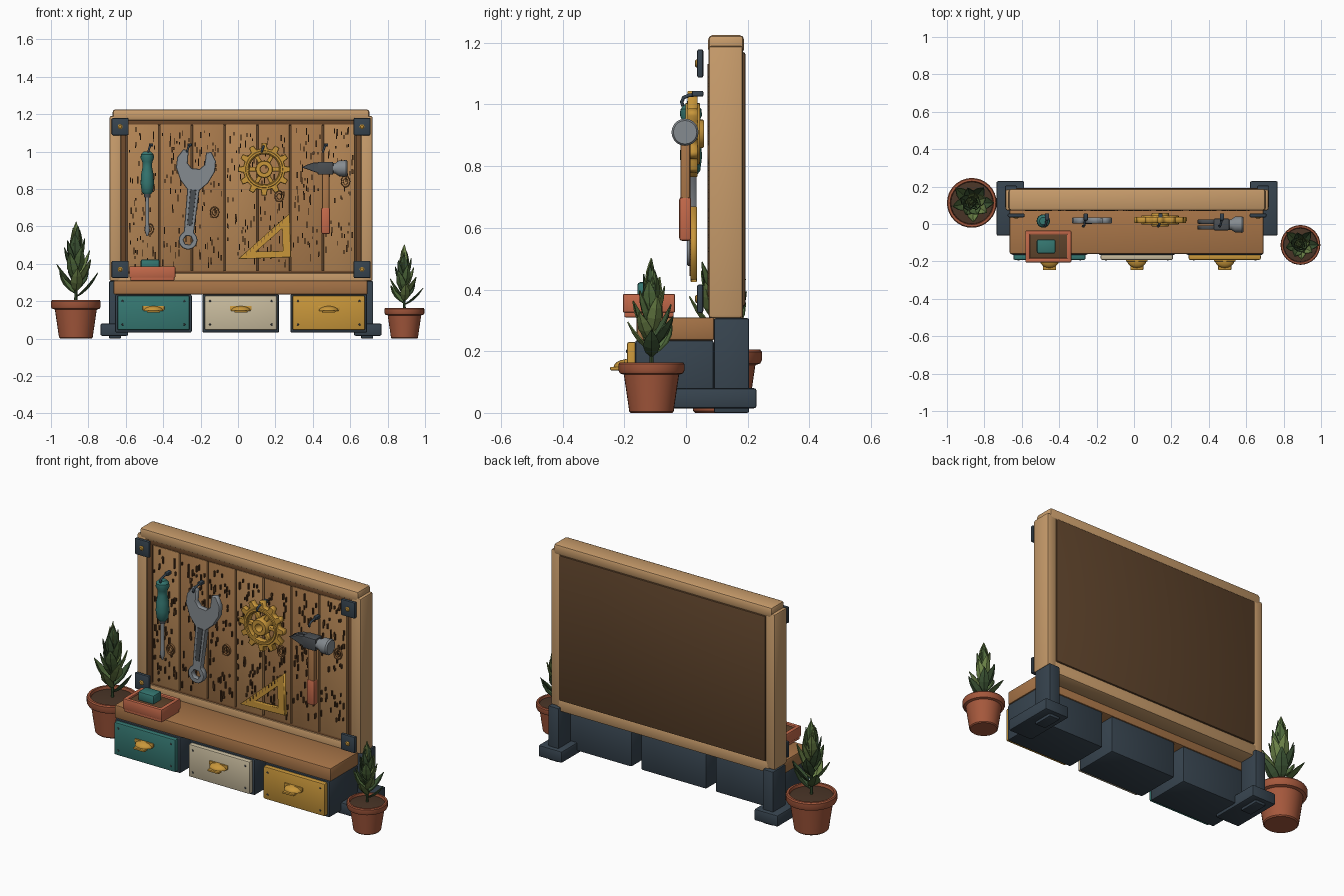
import bpy, bmesh, math, random
from mathutils import Matrix, Vector

if "Cube" in bpy.data.objects:
    bpy.data.objects.remove(bpy.data.objects["Cube"])

random.seed(4)
CX = 0.0165  # centre line of the board


def colour(name, hexa):
    m = bpy.data.materials.new(name)
    c = [int(hexa[i:i + 2], 16) / 255 for i in (0, 2, 4)]
    m.diffuse_color = [((v + .055) / 1.055) ** 2.4 for v in c] + [1]
    m.use_nodes = True
    m.node_tree.nodes["Principled BSDF"].inputs["Base Color"].default_value = m.diffuse_color
    return m


PAL = {n: colour(n, h) for n, h in dict(
    wood="C89C6B", shelf="A87548", plank_a="A97A4C", plank_b="B58655", trim="6E4A2C", back="5E432B",
    grain="5A3C22", knot="8F6238", navy="37444F", teal="357771", cream="C9BC9E", gold="C8963A",
    steel="858B90", dark_steel="4A4E52", red="C4694A", terracotta="A5583C", soil="4A3527",
    leaf_a="3C5434", leaf_b="506B3C", leaf_c="6B8247").items()}


def finish(name, bm, col, smooth=False):
    bmesh.ops.recalc_face_normals(bm, faces=bm.faces[:])
    me = bpy.data.meshes.new(name)
    bm.to_mesh(me)
    bm.free()
    ob = bpy.data.objects.new(name, me)
    bpy.context.collection.objects.link(ob)
    me.materials.append(PAL[col])
    if smooth:
        bpy.ops.object.select_all(action='DESELECT')
        ob.select_set(True)
        bpy.context.view_layer.objects.active = ob
        bpy.ops.object.shade_smooth_by_angle(angle=math.radians(35))
    return ob


def box(name, x, y, z, col, bevel=.006):
    bm = bmesh.new()
    m = Matrix.Translation([sum(a) / 2 for a in (x, y, z)]) @ Matrix.Diagonal([abs(a[1] - a[0]) for a in (x, y, z)] + [1])
    bmesh.ops.create_cube(bm, size=1, matrix=m)
    if bevel:
        bmesh.ops.bevel(bm, geom=bm.edges[:], offset=bevel, segments=2, profile=.5, affect='EDGES')
    return finish(name, bm, col, True)


def mirrored(name, x, y, z, col, bevel=.006):
    box("left_" + name, x, y, z, col, bevel)
    box("right_" + name, [2 * CX - v for v in x], y, z, col, bevel)


def lathe(name, pts, loc, col, axis='Z', n=24):
    bm = bmesh.new()
    rings = [[bm.verts.new((r * math.cos(2 * math.pi * i / n), r * math.sin(2 * math.pi * i / n), z))
              for i in range(n)] for r, z in pts]
    for a, b in zip(rings, rings[1:]):
        for i in range(n):
            bm.faces.new((a[i], a[(i + 1) % n], b[(i + 1) % n], b[i]))
    bm.faces.new(rings[0])
    bm.faces.new(rings[-1])
    rot = {'Z': Matrix(), 'X': Matrix.Rotation(math.pi / 2, 4, 'Y'), 'Y': Matrix.Rotation(math.pi / 2, 4, 'X')}[axis]
    bm.transform(Matrix.Translation(loc) @ rot)
    return finish(name, bm, col, True)


def plate(name, loops, y, col, loc=(0, 0), tilt=0, bevel=.003):
    """Flat cut-out in the xz plane; loops after the first are holes."""
    cu = bpy.data.curves.new(name, 'CURVE')
    cu.dimensions, cu.fill_mode = '2D', 'BOTH'
    cu.bevel_depth, cu.bevel_resolution, cu.offset = bevel, 0, -bevel
    cu.extrude = (y[1] - y[0]) / 2 - bevel
    for pts in loops:
        s = cu.splines.new('POLY')
        s.points.add(len(pts) - 1)
        for p, q in zip(s.points, pts):
            p.co = (q[0], q[1], 0, 1)
        s.use_cyclic_u = True
    cu.materials.append(PAL[col])
    ob = bpy.data.objects.new(name, cu)
    bpy.context.collection.objects.link(ob)
    ob.matrix_world = (Matrix.Translation((loc[0], sum(y) / 2, loc[1])) @ Matrix.Rotation(tilt, 4, 'Y')
                       @ Matrix.Rotation(math.pi / 2, 4, 'X'))
    bpy.ops.object.select_all(action='DESELECT')
    ob.select_set(True)
    bpy.context.view_layer.objects.active = ob
    bpy.ops.object.convert(target='MESH')


def circle(r, n=24, a0=0., a1=360.):
    k = n if a1 - a0 >= 360 else n - 1
    return [(r * math.cos(math.radians(a0 + (a1 - a0) * i / k)), r * math.sin(math.radians(a0 + (a1 - a0) * i / k)))
            for i in range(n)]


# Board frame, inner trim and back panel
mirrored("frame_post", (-.687, -.625), (.073, .185), (.307, 1.19), "wood", .01)
box("frame_top", (-.67, .703), (.072, .188), (1.165, 1.225), "wood", .014)
box("frame_bottom", (-.65, .683), (.074, .185), (.28, .352), "wood", .01)
mirrored("inner_trim", (-.63, -.598), (.082, .14), (.34, 1.17), "trim", .004)
for n, z in (("top", (1.14, 1.17)), ("bottom", (.34, .364))):
    box(n + "_inner_trim", (-.62, .653), (.082, .14), z, "trim", .004)
box("back_panel", (-.632, .665), (.13, .193), (.345, 1.17), "back", .008)

# Planks with raised grain flecks and knots
for i in range(7):
    x = -.596 + .175 * i
    box("plank", (x + .004, x + .171), (.079, .13), (.36, 1.145), "plank_b" if i % 3 == 0 else "plank_a", .004)
bm = bmesh.new()
for i in range(7):
    for k in range(55):
        p = (-.596 + .175 * i + random.uniform(.015, .16), .075, random.uniform(.39, 1.12))
        bmesh.ops.create_cube(bm, size=1, matrix=Matrix.Translation(p)
                              @ Matrix.Diagonal((random.uniform(.004, .007), .012, random.uniform(.012, .04), 1)))
finish("wood_grain", bm, "grain")
for x, z in ((-.475, .585), (-.125, .675), (.22, .76), (.575, .84)):
    for r in (.032, .017):
        plate("wood_knot", [[(a * .8, b) for a, b in circle(r, 14)], [(a * .65, b * .82) for a, b in circle(r, 14)]],
              (.069, .081), "knot", (x, z), 0, .001)

# Corner plates with bolts
for x in (-.63, .663):
    for z in (1.133, .37):
        box("corner_plate", (x - .045, x + .045), (.036, .056), (z - .046, z + .046), "navy")
        lathe("corner_bolt", [(.013, 0), (.013, .004), (.008, .008)], (x, .037, z), "gold", 'Y', 12)

# Stand: legs and feet
mirrored("leg", (-.69, -.625), (.09, .205), (0, .307), "navy")
mirrored("foot", (-.735, -.587), (-.062, .229), (.015, .08), "navy", .008)

# Shelf and drawers
box("shelf", (-.665, .693), (-.16, .092), (.235, .31), "shelf", .008)
for cx, col in ((-.452, "teal"), (.015, "cream"), (.485, "gold")):
    box("drawer_case", (cx - .205, cx + .205), (-.165, .09), (.032, .236), "navy", .008)
    box("drawer_front", (cx - .193, cx + .193), (-.192, -.16), (.045, .23), col, .008)
    for s in (-1, 1):
        for z in (.075, .2):
            lathe("drawer_rivet", [(.006, 0), (.004, .004)], (cx + s * .165, -.191, z), "dark_steel", 'Y', 10)
    bm = bmesh.new()
    bmesh.ops.create_uvsphere(bm, u_segments=24, v_segments=12, radius=1)
    for no in ((0, 0, -1), (0, 1, 0)):
        bmesh.ops.bisect_plane(bm, geom=bm.verts[:] + bm.edges[:] + bm.faces[:], plane_co=(0, 0, 0),
                               plane_no=no, clear_outer=True)
    bmesh.ops.holes_fill(bm, edges=bm.edges[:])
    bm.transform(Matrix.Translation((cx, -.19, .148)) @ Matrix.Diagonal((.053, .045, .026, 1)))
    finish("cup_handle", bm, "gold", True)
    box("handle_plate", (cx - .058, cx + .058), (-.2, -.19), (.152, .174), "gold", .003)
    box("handle_lip", (cx - .035, cx + .035), (-.246, -.215), (.138, .149), "gold", .003)

# Tray with sponge
box("tray_base", (-.575, -.34), (-.2, -.04), (.31, .335), "red", .004)
for y in ((-.205, -.183), (-.057, -.035)):
    box("tray_wall", (-.581, -.335), y, (.325, .386), "red")
for x in ((-.581, -.557), (-.359, -.335)):
    box("tray_wall", x, (-.2, -.04), (.325, .386), "red")
box("tray_filling", (-.565, -.35), (-.19, -.05), (.33, .376), "back", .002)
box("tray_block", (-.52, -.42), (-.158, -.082), (.37, .424), "teal", .01)

# Hooks
for x in (-.465, -.258, .142, .47):
    box("hook_block", (x - .011, x + .011), (.02, .056), (1.026, 1.044), "navy", .003)
    cu = bpy.data.curves.new("hook", 'CURVE')
    cu.dimensions, cu.bevel_depth, cu.bevel_resolution = '3D', .006, 2
    cu.use_fill_caps = True
    s = cu.splines.new('POLY')
    path = ((.05, 1.033), (.01, 1.03), (-.008, 1.022), (-.014, 1.008), (-.01, .996))
    s.points.add(len(path) - 1)
    for i, (p, q) in enumerate(zip(s.points, path)):
        p.co = (x - .004 * i, q[0], q[1], 1)
    cu.materials.append(PAL["navy"])
    bpy.context.collection.objects.link(bpy.data.objects.new("hook", cu))

# Screwdriver
at = (-.485, .016, 0)
lathe("screwdriver_handle", [(.02, .772), (.03, .785), (.036, .83), (.033, .88), (.025, .92), (.027, .945),
                             (.036, .965), (.034, .985), (.02, 1.0)], at, "teal", n=16)
lathe("screwdriver_collar", [(.016, .755), (.018, .775)], at, "dark_steel", n=16)
lathe("screwdriver_shaft", [(.005, .548), (.014, .58), (.01, .61), (.01, .76)], at, "steel", n=12)

# Wrench
side = [(.027, .047), (.033, .27), (.075, .315), (.105, .38), (.104, .435), (.075, .483), (.047, .475), (.045, .41), (.022, .385)]
outline = circle(.05, 20, 125, 415) + side + [(-a, b) for a, b in reversed(side)]
plate("wrench", [outline, circle(.025, 6)], (.004, .034), "steel", (-.267, .526), math.radians(6))
plate("wrench_groove", [[(-.013, .08), (.013, .08), (.016, .27), (-.016, .27)]], (.001, .02), "dark_steel",
      (-.267, .526), math.radians(6), .001)

# Gear
teeth = []
for i in range(12):
    for da, r in ((-9, .113), (-5.5, .14), (5.5, .14), (9, .113)):
        a = math.radians(i * 30 + da)
        teeth.append((r * math.cos(a), r * math.sin(a)))
plate("gear_rim", [teeth, circle(.08)], (.005, .038), "gold", (.14, .905))
plate("gear_ring", [circle(.1, 32), circle(.086, 32)], (-.002, .045), "gold", (.14, .905), 0, .002)
plate("gear_hub", [circle(.046), circle(.02)], (-.014, .058), "gold", (.14, .905))
for i in range(6):
    plate("gear_spoke", [[(.035, -.011), (.088, -.011), (.088, .011), (.035, .011)]], (.01, .034), "gold",
          (.14, .905), math.radians(60 * i))

# Set square with ruler marks
plate("set_square", [[(0, .425), (.283, .435), (.276, .67)], [(.095, .464), (.24, .469), (.236, .588)]],
      (.014, .036), "gold", bevel=.002)
for i in range(11):
    t = .12 + .07 * i
    box("ruler_mark", (.276 * t + .012, .276 * t + .015), (.012, .016), (.415 + .245 * t, .432 + .245 * t), "trim", 0)

# Hammer
box("hammer_handle", (.449, .489), (-.018, .014), (.6, .9), "shelf", .008)
box("hammer_grip", (.445, .492), (-.022, .017), (.558, .7), "red", .009)
box("hammer_head", (.425, .51), (-.034, .029), (.876, .945), "dark_steel", .008)
lathe("hammer_face", [(.028, 0), (.028, .02), (.042, .04), (.044, .078), (.038, .086)], (.5, -.003, .91), "steel", 'X', 20)
for y in ((-.03, -.007), (.001, .024)):
    plate("hammer_claw", [[(.34, .915), (.365, .928), (.4, .94), (.44, .942), (.44, .882), (.405, .892), (.37, .905)]],
          y, "dark_steel", bevel=.002)


# Potted plants
def leaf(base, yaw, tilt, length, width, col):
    bm = bmesh.new()
    rows = []
    for t, w in ((0, .08), (.2, .7), (.45, 1), (.7, .75), (.88, .33), (1, .02)):
        bend = -.12 * length * t * t
        rows.append([bm.verts.new((bend + (.0 if s else .18 * w * width), s * w * width / 2, t * length))
                     for s in (-1, 0, 1)])
    for a, b in zip(rows, rows[1:]):
        for k in (0, 1):
            bm.faces.new((a[k], a[k + 1], b[k + 1], b[k]))
    bm.transform(Matrix.Translation(base) @ Matrix.Rotation(yaw, 4, 'Z') @ Matrix.Rotation(tilt, 4, 'Y'))
    ob = finish("leaf", bm, col)
    ob.modifiers.new("thickness", 'SOLIDIFY').thickness = .004


for x, y, s in ((-.867, .113, 1), (.89, -.112, .8)):
    lathe("plant_pot", [(r * s, z * s) for r, z in (
        (.084, 0), (.09, .006), (.112, .155), (.128, .16), (.133, .17), (.133, .198), (.128, .205), (.116, .205),
        (.112, .18))], (x, y, 0), "terracotta", n=32)
    lathe("soil", [(.114 * s, .17 * s), (.112 * s, .19 * s), (.05 * s, .197 * s)], (x, y, 0), "soil", n=24)
    lathe("stem", [(.009 * s, .18 * s), (.005 * s, .5 * s)], (x, y, 0), "leaf_a", n=8)
    for i in range(21):
        t = i / 20
        leaf((x, y, (.225 + .235 * t) * s), 2.4 * i, math.radians(52 - 46 * t) + random.uniform(-.1, .1) * (1 - t),
             (.165 + random.uniform(-.015, .01) * (1 - t)) * s, (.07 - .01 * t) * s, "leaf_" + "abc"[i % 3])
